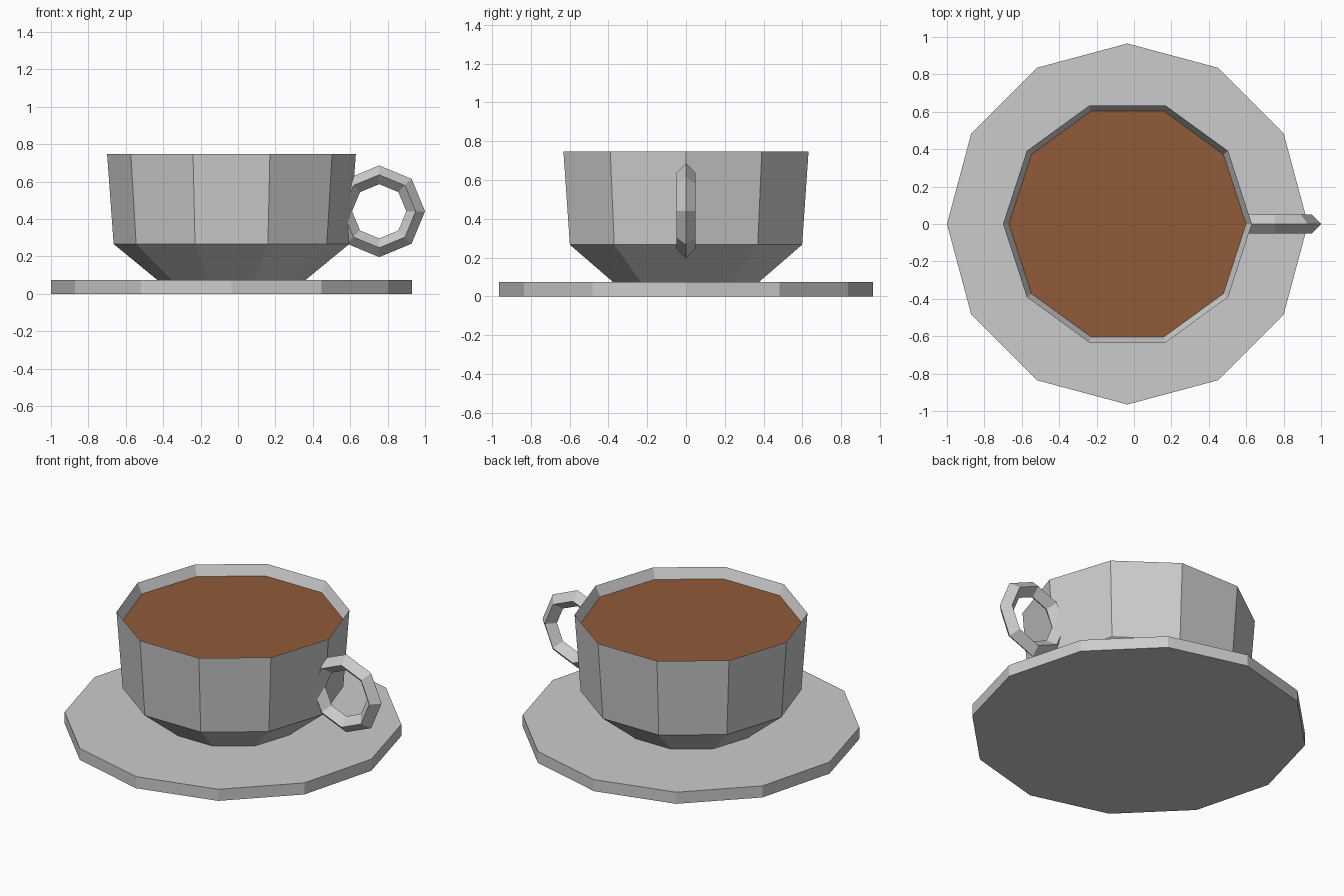
import bpy, bmesh, math

if "Cube" in bpy.data.objects:
    bpy.data.objects.remove(bpy.data.objects["Cube"])

CX = -0.035  # centre of cup and saucer


def lathe(name, sides, profile, cap_start=True, cap_end=True):
    """Revolve (radius, z) points into a flat-faced solid with a vertex on +x."""
    bm = bmesh.new()
    rings = []
    for r, z in profile:
        rings.append([bm.verts.new((r * math.cos(math.tau * i / sides),
                                    r * math.sin(math.tau * i / sides), z))
                      for i in range(sides)])
    for a, b in zip(rings, rings[1:]):
        for i in range(sides):
            j = (i + 1) % sides
            bm.faces.new((a[i], a[j], b[j], b[i]))
    if cap_start:
        bm.faces.new(rings[0][::-1])
    if cap_end:
        bm.faces.new(rings[-1])
    mesh = bpy.data.meshes.new(name)
    bm.to_mesh(mesh)
    bm.free()
    obj = bpy.data.objects.new(name, mesh)
    obj.location.x = CX
    bpy.context.collection.objects.link(obj)
    return obj


# saucer: flat twelve-sided disc
lathe("saucer", 12, [(0.965, 0), (0.965, 0.073)])

# cup: ten-sided, sharp rim with the inner wall sloping to the drink
lathe("cup", 10, [(0.395, 0.073), (0.63, 0.266), (0.665, 0.748), (0.634, 0.686)],
      cap_end=False)

# drink surface
coffee = lathe("coffee", 10, [(0.634, 0.686)], cap_start=False)
brown = bpy.data.materials.new("coffee_brown")
brown.diffuse_color = (0.28, 0.105, 0.04, 1)
brown.use_nodes = True
brown.node_tree.nodes["Principled BSDF"].inputs["Base Color"].default_value = brown.diffuse_color
coffee.data.materials.append(brown)

# handle: eight-sided ring with a diamond cross-section, sunk into the cup
bpy.ops.mesh.primitive_torus_add(major_segments=8, minor_segments=4,
                                 major_radius=0.195, minor_radius=0.05,
                                 location=(0.755, 0, 0.441),
                                 rotation=(math.pi / 2, 0, 0))
handle = bpy.context.object
handle.name = "handle"
handle.data.shade_flat()
